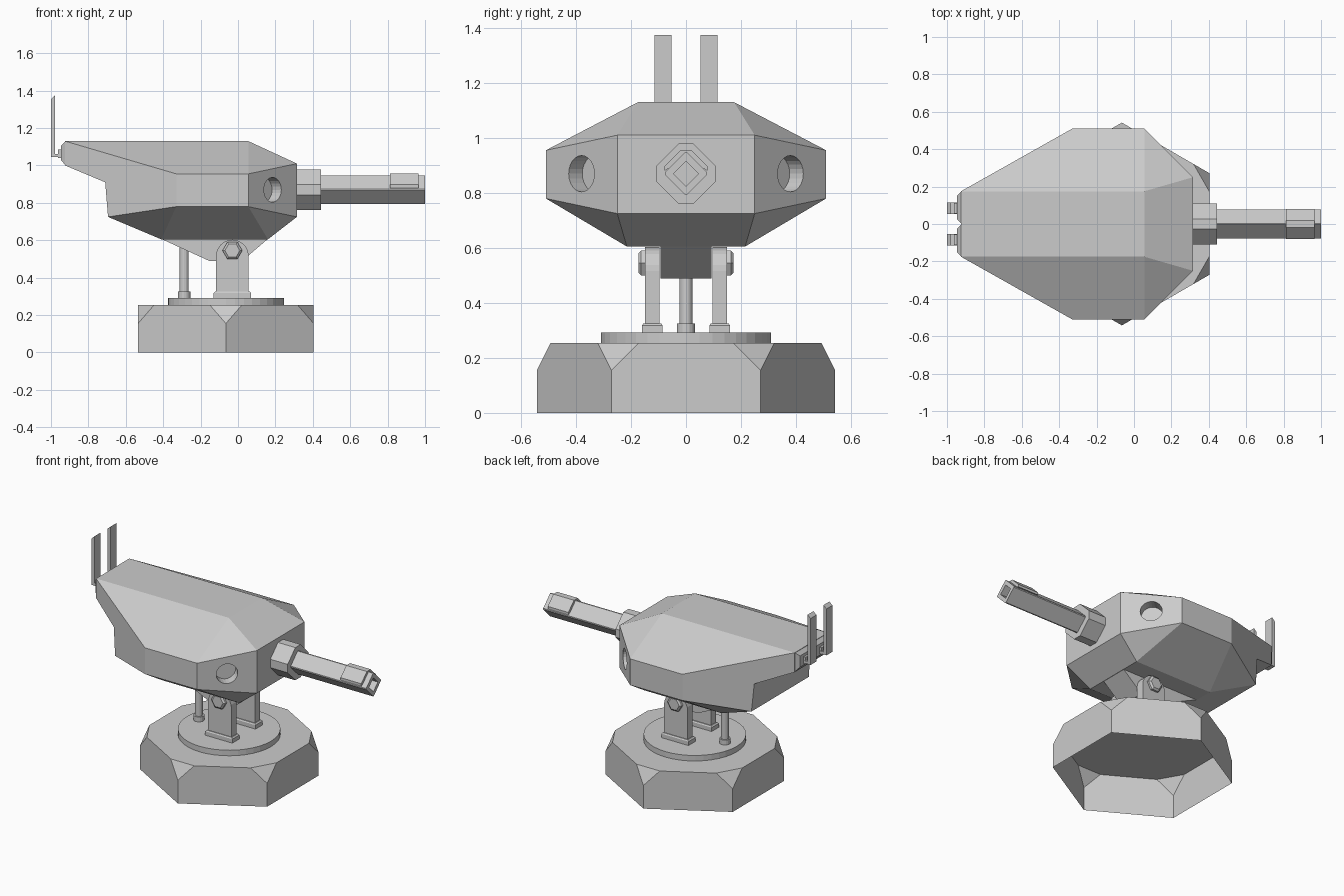
import bpy, bmesh
from math import cos, sin, pi, radians
from mathutils import Vector, Matrix

if "Cube" in bpy.data.objects:
    bpy.data.objects.remove(bpy.data.objects["Cube"])


def finish(name, bm):
    bmesh.ops.recalc_face_normals(bm, faces=bm.faces)
    me = bpy.data.meshes.new(name)
    bm.to_mesh(me)
    bm.free()
    ob = bpy.data.objects.new(name, me)
    bpy.context.collection.objects.link(ob)
    return ob


def loft(name, rings, caps=True):
    bm = bmesh.new()
    vs = [[bm.verts.new(p) for p in r] for r in rings]
    n = len(vs[0])
    for a, b in zip(vs, vs[1:]):
        for i in range(n):
            j = (i + 1) % n
            bm.faces.new((a[i], a[j], b[j], b[i]))
    if caps:
        bm.faces.new(vs[0])
        bm.faces.new(vs[-1])
    return finish(name, bm)


def along_x(pts, x):
    return [(x, a, b) for a, b in pts]


def along_y(pts, y):
    return [(a, y, b) for a, b in pts]


def along_z(pts, z):
    return [(a, b, z) for a, b in pts]


def poly(n, r, cx=0, cy=0, start=0):
    return [(cx + r * cos(start + 2 * pi * i / n), cy + r * sin(start + 2 * pi * i / n)) for i in range(n)]


def rect(x0, x1, y0, y1):
    return [(x0, y0), (x1, y0), (x1, y1), (x0, y1)]


def diamond(r, flat, cz=.87):
    # square on its corner, with each tip cut to a width of 2 * flat
    out = []
    for a in range(4):
        for s in (-1, 1):
            v = Matrix.Rotation(a * pi / 2, 2) @ Vector((r, s * flat))
            out.append((v.x, cz + v.y))
    return out


def cut(ob, cutter):
    cutter.hide_render = True
    cutter.hide_viewport = True
    m = ob.modifiers.new("cut", "BOOLEAN")
    m.operation = "DIFFERENCE"
    m.solver = "EXACT"
    m.object = cutter


CX = -.065

# hexagonal base, open underneath, with its top corners cut off
bm = bmesh.new()
hexa = [Vector((x, y, 0)) for x, y in poly(6, .542, CX, 0, pi / 2)]
low = [bm.verts.new(p) for p in hexa]
mid = [bm.verts.new(p + Vector((0, 0, .155))) for p in hexa]
top = []
for i in range(6):
    p = hexa[i]
    top.append([bm.verts.new(p + (q - p).normalized() * .1 + Vector((0, 0, .255)))
                for q in (hexa[i - 1], hexa[(i + 1) % 6])])
for i in range(6):
    j = (i + 1) % 6
    bm.faces.new((low[i], low[j], mid[j], top[j][0], top[i][1], mid[i]))
    bm.faces.new((mid[i], top[i][1], top[i][0]))
bm.faces.new([v for pair in top for v in pair])
finish("base", bm)

# turntable disc
disc = poly(40, .31, CX)
loft("turntable", [along_z(disc, .255), along_z(disc, .292)])

# rear support column with foot
for name, r, z0, z1 in (("rear_column", .024, .29, .64), ("rear_column_foot", .033, .292, .325)):
    c = poly(16, r, -.288)
    loft(name, [along_z(c, z0), along_z(c, z1)])

# side brackets with rounded top, foot and hex bolt
arch = [(-.117, .292), (.057, .292)] + [(-.03 + .087 * cos(pi * i / 12), .516 + .087 * sin(pi * i / 12))
                                       for i in range(13)]
for s, side in ((1, "left"), (-1, "right")):
    loft("bracket_" + side, [along_y(arch, s * .096), along_y(arch, s * .15)])
    foot, foot_top = rect(-.13, .07, s * .085, s * .16), rect(-.122, .062, s * .09, s * .155)
    loft("bracket_foot_" + side, [along_z(foot, .292), along_z(foot, .318), along_z(foot_top, .326)])
    loft("bolt_" + side, [along_y(poly(6, r, -.03, .545), s * y)
                          for r, y in ((.053, .15), (.053, .163), (.04, .173))])

# keel between the brackets
keel = [(-.41, .607), (-.15, .488), (.02, .488), (.16, .607)]
loft("keel", [along_y(keel, -.093), along_y(keel, .093)])

# faceted hull: one half of the points, mirrored
half = [(-.925, .175, 1.13), (.055, .175, 1.13), (.315, .25, 1.01), (.315, .25, .725),
        (.16, .215, .605), (-.41, .215, .605), (-.695, .303, .725), (-.71, .295, .91),
        (-.925, .175, 1.0), (-.33, .51, .955), (.055, .51, .955), (.055, .51, .78), (-.33, .51, .78)]
bm = bmesh.new()
L = [bm.verts.new(p) for p in half]
R = [bm.verts.new((x, -y, z)) for x, y, z in half]
for i in range(9):
    j = (i + 1) % 9
    bm.faces.new((L[i], L[j], R[j], R[i]))
for f in ((0, 9, 10, 1), (1, 10, 2), (2, 10, 11, 3), (3, 11, 4), (4, 11, 12, 5), (5, 12, 6),
          (0, 8, 7, 6, 12, 9), (9, 12, 11, 10)):
    for side in (L, R):
        bm.faces.new([side[i] for i in f])
hull = finish("hull", bm)

# round recesses in the slanted front cheeks
for s, side in ((1, "left"), (-1, "right")):
    bm = bmesh.new()
    mat = (Matrix.Translation((.185, s * .38, .87)) @ Matrix.Rotation(s * pi / 4, 4, "Z")
           @ Matrix.Rotation(pi / 2, 4, "Y"))
    bmesh.ops.create_cone(bm, cap_ends=True, segments=24, radius1=.066, radius2=.066, depth=.14, matrix=mat)
    cut(hull, finish("recess_cutter_" + side, bm))

# chamfered rear pads and upright fins
for s, side in ((1, "left"), (-1, "right")):
    loft("rear_pad_" + side, [along_x(rect(s * .003, s * .174, 1.001, 1.129), -.923),
                              along_x(rect(s * .025, s * .15, 1.03, 1.105), -.947)])
    y0, y1 = s * .053, s * .115
    fin = [(-.94, 1.045), (-1, 1.045), (-1, 1.355), (-.978, 1.375), (-.978, 1.062), (-.94, 1.062)]
    loft("fin_" + side, [along_y(fin, y0), along_y(fin, y1)])
    clip = rect(y0 + s * .003, y1 - s * .003, 1.04, 1.085)
    loft("fin_clip_" + side, [along_x(clip, -.962), along_x(clip, -.94)])

# gun collar, barrel with square bore, and muzzle cover
collar = diamond(.109, .028)
loft("gun_collar", [along_x(collar, .3), along_x(collar, .443)])
barrel = loft("barrel", [along_x(diamond(.077, .004), .4), along_x(diamond(.077, .004), 1.0)])
bore = poly(4, .046, 0, .87)
cut(barrel, loft("bore_cutter", [along_x(bore, .9), along_x(bore, 1.05)]))
cover = [(-.079, .88), (-.079, .897), (-.02, .956), (.02, .956), (.079, .897), (.079, .88), (0, .925)]
loft("muzzle_cover", [along_x(cover, .813), along_x(cover, .965)])
